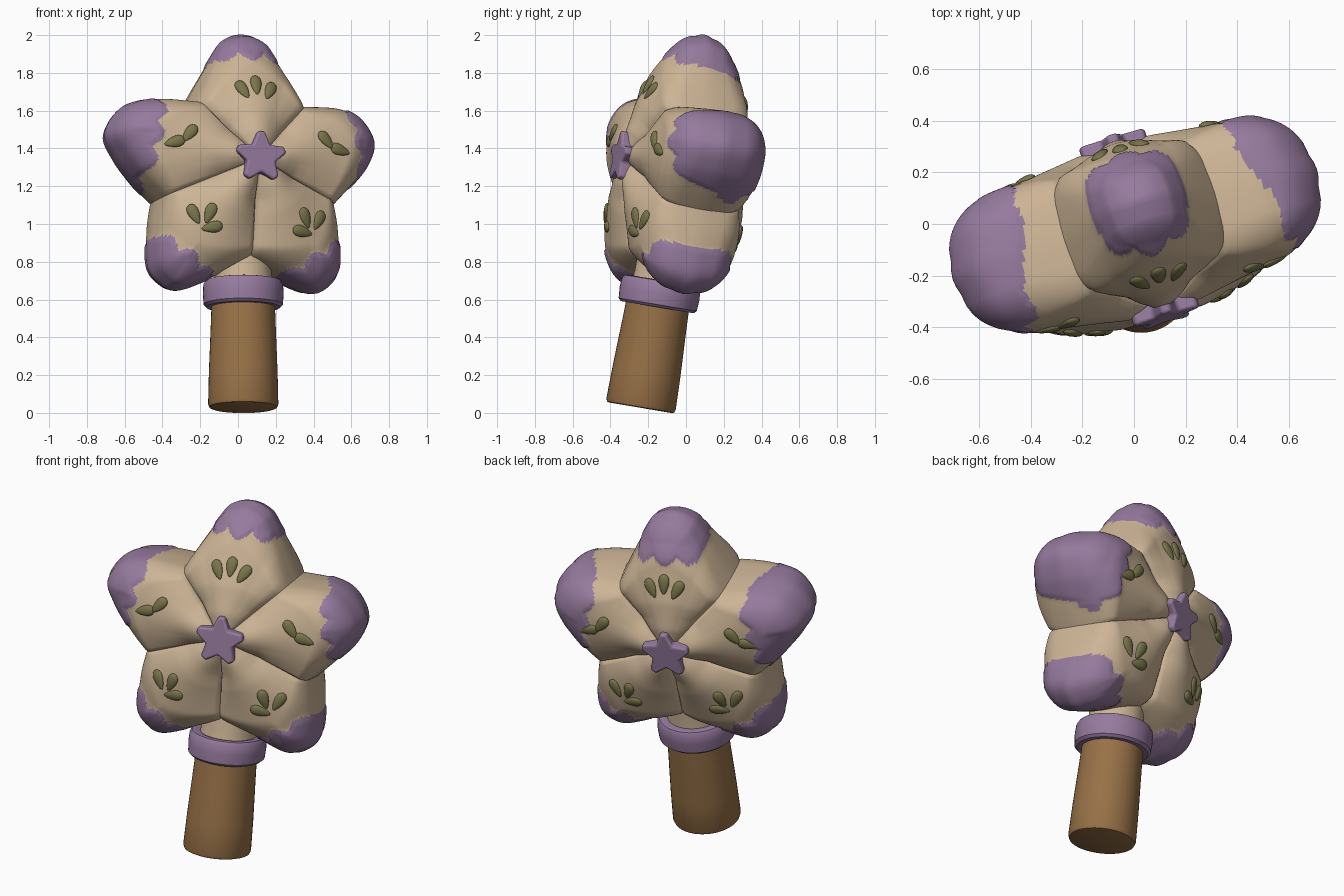
import bpy, bmesh, math
from mathutils import Vector, Matrix

if "Cube" in bpy.data.objects:
    bpy.data.objects.remove(bpy.data.objects["Cube"])

# Shared frame: leaning back and turned slightly, origin at the star centre
FRAME = (Matrix.Translation((0.02, -0.02, 1.30)) @ Matrix.Rotation(math.radians(-9.5), 4, 'X')
         @ Matrix.Rotation(math.radians(17), 4, 'Z'))


def material(name, rgb):
    m = bpy.data.materials.new(name)
    m.diffuse_color = (*rgb, 1)
    m.use_nodes = True
    m.node_tree.nodes["Principled BSDF"].inputs["Base Color"].default_value = m.diffuse_color
    return m


TAN = material("tan", (0.61, 0.46, 0.305))
PURPLE = material("purple", (0.305, 0.195, 0.342))
BROWN = material("brown", (0.31, 0.165, 0.063))
OLIVE = material("olive", (0.19, 0.18, 0.07))


def finish(bm, name, mats, angle=35, bevel=0):
    bmesh.ops.recalc_face_normals(bm, faces=bm.faces[:])
    me = bpy.data.meshes.new(name)
    bm.to_mesh(me)
    bm.free()
    ob = bpy.data.objects.new(name, me)
    bpy.context.collection.objects.link(ob)
    for m in mats:
        me.materials.append(m)
    ob.matrix_world = FRAME
    if bevel:
        b = ob.modifiers.new("bevel", 'BEVEL')
        b.width, b.segments, b.limit_method = bevel, 3, 'ANGLE'
    bpy.ops.object.select_all(action='DESELECT')
    ob.select_set(True)
    bpy.context.view_layer.objects.active = ob
    bpy.ops.object.shade_smooth_by_angle(angle=math.radians(angle))
    return ob


def lathe(name, profile, mat, n=48):
    bm = bmesh.new()
    rings = [[bm.verts.new((.005 + r * math.cos(i * math.tau / n),
                            r * math.sin(i * math.tau / n) - .01, z))
              for i in range(n)] for r, z in profile]
    for a, b in zip(rings, rings[1:]):
        for i in range(n):
            bm.faces.new((a[i], a[(i + 1) % n], b[(i + 1) % n], b[i]))
    bm.faces.new(rings[0])
    bm.faces.new(rings[-1])
    return finish(bm, name, [mat])


# Star outline: one arm at a time, from valley to valley, clockwise
top = [(-.30, .32), (-.15, .595), (-.09, .665), (0, .693), (.09, .665), (.15, .595), (.30, .32)]
right = [(.30, .32), (.50, .32), (.62, .27), (.70, .15), (.66, .02), (.57, -.09), (.47, -.20)]
left = [(-.47, -.20), (-.59, -.08), (-.68, .03), (-.735, .15), (-.65, .28), (-.50, .325), (-.30, .32)]
low_right = [(.47, -.20), (.50, -.35), (.51, -.53), (.45, -.615), (.36, -.64), (.20, -.58), (0, -.51)]
low_left = [(0, -.51), (-.20, -.605), (-.35, -.66), (-.44, -.63), (-.50, -.54), (-.495, -.35), (-.47, -.20)]
ARMS = [top, right, low_right, low_left, left]
CAP_START = [(.565, .52), (.58, .48), (.605, .605), (.625, .61), (.55, .485)]   # front, back
STEPS, RINGS = 11, 46


def spline(pts):
    p = [Vector(q) for q in pts]
    p = [2 * p[0] - p[1]] + p + [2 * p[-1] - p[-2]]
    out = []
    for i in range(1, len(p) - 2):
        a, b, c, d = p[i - 1:i + 3]
        for k in range(STEPS):
            t = k / STEPS
            out.append(0.5 * (2 * b + (c - a) * t + (2 * a - 5 * b + 4 * c - d) * t * t
                              + (3 * b - a - 3 * c + d) * t ** 3))
    return out


OUTLINE = [q for arm in ARMS for q in spline(arm)]
SEGMENTS = [(a.x, a.y, b.x - a.x, b.y - a.y) for a, b in zip(OUTLINE, OUTLINE[1:] + OUTLINE[:1])]


def edge_distance(u, v):
    best = 9
    for ax, ay, dx, dy in SEGMENTS:
        t = ((u - ax) * dx + (v - ay) * dy) / (dx * dx + dy * dy)
        t = 0 if t < 0 else 1 if t > 1 else t
        d = (u - ax - t * dx) ** 2 + (v - ay - t * dy) ** 2
        if d < best:
            best = d
    return math.sqrt(best)


def clock(u, v):
    return math.degrees(math.atan2(u, v))


SECTORS = []
for arm in ARMS:
    lo, hi = clock(*arm[0]), clock(*arm[-1])
    if hi < lo - 1e-6:
        hi += 360
    SECTORS.append(((lo + hi) / 2, (hi - lo) / 2))


def sector(u, v):
    """Arm index and how far across it: 0 on the arm axis, 1 in the valley."""
    best = (9, 0)
    for i, (mid, half) in enumerate(SECTORS):
        off = abs((clock(u, v) - mid + 180) % 360 - 180) / half
        best = min(best, (off, i))
    return best[1], min(best[0], 1)


# Ridge height along each kind of arm, against distance from the centre
RIDGE = [(0, .335), (.15, .338), (.3, .318), (.45, .282), (.6, .245), (.75, .215), (2, .2)]
TOP_RIDGE = [(0, .335), (.15, .335), (.3, .30), (.45, .24), (.6, .185), (.75, .15), (2, .15)]
SIDE_RIDGE = [(0, .335), (.15, .335), (.3, .31), (.45, .285), (.6, .268), (.75, .26), (2, .26)]


def depth(u, v):
    r = math.hypot(u, v)
    arm, c = sector(u, v)

    def ridge(table):
        for (r0, h0), (r1, h1) in zip(table, table[1:]):
            if r <= r1:
                return h0 + (h1 - h0) * (r - r0) / (r1 - r0)
    h = ridge(RIDGE)
    special = {0: TOP_RIDGE, 1: SIDE_RIDGE, 4: SIDE_RIDGE}.get(arm)
    if special:
        h += (ridge(special) - h) * min(1, (1 - c) * 2)
    h *= 1 - 0.23 * c ** 2 * min(1, r / 0.22)
    if c > 0.985 and r > 0.05:
        h -= 0.014                      # stitched groove between arms
    tip = (1 - c) * max(0, min(1, (r - .35) / .25))
    k = min(1, edge_distance(u, v) / (0.055 + 0.16 * tip))
    wall = 0.45 - 0.22 * tip
    return h * (wall + (1 - wall) * math.sqrt(1 - (1 - k) ** 2))


def cap_level(p):
    """Signed distance past the scalloped cap edge, and the arm direction."""
    i, _ = sector(p.x, p.z)
    a = math.radians(SECTORS[i][0])
    along = p.x * math.sin(a) + p.z * math.cos(a)
    across = p.x * math.cos(a) - p.z * math.sin(a)
    front, back = CAP_START[i]
    t = max(0, min(1, p.y / 0.3 + 0.5))
    edge = front + (back - front) * t + .02 - .045 * abs(math.cos(math.pi * across / .14))
    return along - edge, Vector((math.sin(a), 0, math.cos(a)))


# Star body with scalloped caps on the arm tips
bm = bmesh.new()
n = len(OUTLINE)
scales = [1 - (1 - k / RINGS) ** 1.2 for k in range(1, RINGS + 1)]
heights = [[depth(q.x * s, q.y * s) for q in OUTLINE] for s in scales]
layers = [[bm.verts.new((q.x * s, -h, q.y * s)) for q, h in zip(OUTLINE, hs)]
          for s, hs in zip(scales, heights)]
for f in (-.5, 0, .5):                  # side wall
    w = 1.018 - .02 * f * f
    layers.append([bm.verts.new((q.x * w, h * f, q.y * w)) for q, h in zip(OUTLINE, heights[-1])])
layers += [[bm.verts.new((q.x * s, h, q.y * s)) for q, h in zip(OUTLINE, hs)]
           for s, hs in reversed(list(zip(scales, heights)))]
for a, b in zip(layers, layers[1:]):
    for i in range(n):
        bm.faces.new((a[i], a[(i + 1) % n], b[(i + 1) % n], b[i]))
for ring, y in ((layers[0], -.335), (layers[-1], .335)):
    hub = bm.verts.new((0, y, 0))
    for i in range(n):
        bm.faces.new((ring[i], ring[(i + 1) % n], hub))
bmesh.ops.recalc_face_normals(bm, faces=bm.faces[:])
bm.normal_update()
for v in bm.verts:                      # pull nearby vertices onto the cap edge
    level, d = cap_level(v.co)
    if abs(level) < 0.007:
        d = d - v.normal * d.dot(v.normal)
        v.co -= d * level
for f in bm.faces:
    f.material_index = int(cap_level(f.calc_center_median())[0] > 0)
bm.normal_update()
raised = [(v, v.normal.copy()) for v in bm.verts if all(f.material_index for f in v.link_faces)]
for v, nrm in raised:
    v.co += nrm * 0.007
finish(bm, "star_body", [TAN, PURPLE], 40)

# Small star badge on the front and back
for name, s in (("front_badge", -1), ("back_badge", 1)):
    bm = bmesh.new()
    pts = []
    for i in range(10):
        r, a = (.08 if i % 2 else .138), i * math.pi / 5
        spread = (0,) if i % 2 else (-.13, .13)     # blunt points
        pts += [(r * math.sin(a + d), r * math.cos(a + d)) for d in spread]
    a = [bm.verts.new((u, s * .28, v)) for u, v in pts]
    b = [bm.verts.new((u, s * .367, v)) for u, v in pts]
    bm.faces.new(a)
    bm.faces.new(b)
    for i in range(len(pts)):
        j = (i + 1) % len(pts)
        bm.faces.new((a[i], a[j], b[j], b[i]))
    finish(bm, name, [PURPLE], 40, bevel=.012)


# Teardrop seeds on every arm, both sides
def add_seed(bm, u, v, ang, s):
    e = .02
    gu = (depth(u + e, v) - depth(u - e, v)) / (2 * e)
    gv = (depth(u, v + e) - depth(u, v - e)) / (2 * e)
    nrm = Vector((-gu, s, -gv)).normalized()
    d = Vector((math.sin(ang), 0, math.cos(ang)))
    d = (d - nrm * d.dot(nrm)).normalized()
    w = d.cross(nrm)
    pos = Vector((u, s * depth(u, v), v))
    new = bmesh.ops.create_uvsphere(bm, u_segments=16, v_segments=10, radius=1)['verts']
    for vert in new:
        x, y, z = vert.co
        t = .72 + .28 * z
        vert.co = pos + w * (x * t * .040) + nrm * (y * t * .021) + d * (z * .057)


SIDE_SEEDS = [(.075, .372, .5), (.378, .118, -.7), (.458, .07, -1.3),
              (.265, -.305, -.4), (.345, -.31, .5), (.25, -.378, -1.35)]
bm = bmesh.new()
for s in (-1, 1):
    add_seed(bm, 0, .40, 0, s)
    for u, v, ang in SIDE_SEEDS:
        add_seed(bm, u, v, ang, s)
        add_seed(bm, -u, v, -ang, s)
finish(bm, "seeds", [OLIVE], 60)

# Neck, collar and handle
lathe("neck", [(.165, -.68), (.15, -.58), (.15, -.40)], TAN)
lathe("collar", [(.15, -.752), (.195, -.752), (.21, -.738), (.214, -.68), (.211, -.63),
                 (.20, -.612), (.18, -.608), (.14, -.62)], PURPLE)
lathe("handle", [(.17, -1.292), (.18, -1.288), (.186, -1.272), (.182, -1.1), (.172, -.85),
                 (.165, -.65)], BROWN)
